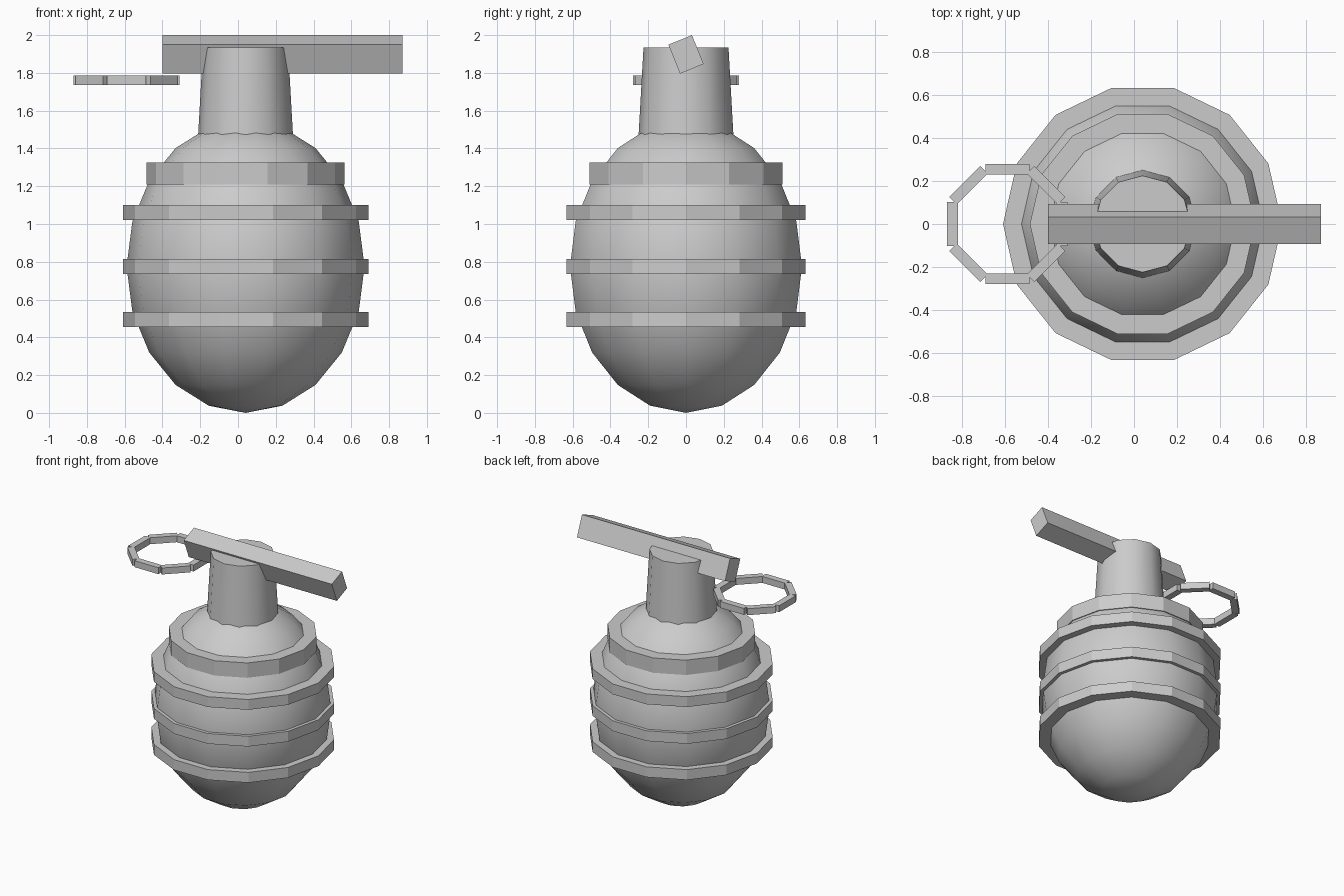
import bpy, bmesh, math
from mathutils import Matrix, Vector

if "Cube" in bpy.data.objects:
    bpy.data.objects.remove(bpy.data.objects["Cube"], do_unlink=True)

AXIS_X = 0.04  # centre line of the body

grey = bpy.data.materials.new("plain grey")
grey.use_nodes = True
grey.diffuse_color = (0.6, 0.6, 0.6, 1)
grey.node_tree.nodes["Principled BSDF"].inputs["Base Color"].default_value = grey.diffuse_color


def finish(name, bm, smooth=False):
    """Turn a bmesh into a named object with the grey material."""
    bmesh.ops.remove_doubles(bm, verts=bm.verts, dist=0.0001)
    bmesh.ops.recalc_face_normals(bm, faces=bm.faces)
    mesh = bpy.data.meshes.new(name)
    bm.to_mesh(mesh)
    bm.free()
    mesh.materials.append(grey)
    obj = bpy.data.objects.new(name, mesh)
    bpy.context.collection.objects.link(obj)
    if smooth:
        bpy.ops.object.select_all(action="DESELECT")
        obj.select_set(True)
        bpy.context.view_layer.objects.active = obj
        bpy.ops.object.shade_smooth_by_angle(angle=math.radians(40))
    return obj


def lathe(name, profile, sides, smooth=False):
    """Spin (radius, height) points round the centre line, with a corner on +x."""
    bm = bmesh.new()
    loops = []
    for r, z in profile:
        angles = [math.tau * i / sides for i in range(sides)]
        loops.append([bm.verts.new((AXIS_X + r * math.cos(a), r * math.sin(a), z)) for a in angles])
    for low, high in zip(loops, loops[1:]):
        for i in range(sides):
            j = (i + 1) % sides
            bm.faces.new((low[i], low[j], high[j], high[i]))
    for (r, z), loop in ((profile[0], loops[0]), (profile[-1], loops[-1])):
        if r > 0.001:
            bm.faces.new(loop)
    return finish(name, bm, smooth)


def add_box(bm, size, matrix):
    bmesh.ops.create_cube(bm, size=1, matrix=matrix @ Matrix.Diagonal((*size, 1)))


# Egg-shaped body
steps = 10
body = []
for k in range(steps + 1):
    a = math.pi * k / steps
    body.append((0.63 * math.sin(a), 0.775 - 0.775 * math.cos(a)))
lathe("body", body, 14, smooth=True)

# Raised bands round the body
bands = {"lower_band": (0.65, 0.455, 0.535), "middle_band": (0.65, 0.735, 0.815),
         "upper_band": (0.65, 1.02, 1.1), "shoulder_band": (0.525, 1.21, 1.325)}
for name, (radius, bottom, top) in bands.items():
    lathe(name, [(radius, bottom), (radius, top)], 14)

# Tapered neck
lathe("neck", [(0.255, 1.4), (0.225, 1.935)], 12, smooth=True)

# Tilted lever bar through the top of the neck
bm = bmesh.new()
add_box(bm, (1.27, 0.135, 0.165),
        Matrix.Translation((0.235, 0, 1.898)) @ Matrix.Rotation(math.radians(22), 4, "X"))
finish("lever", bm)

# Eight-sided pull ring made of straight bars
bm = bmesh.new()
for i in range(8):
    turn = Matrix.Rotation(math.tau * i / 8, 4, "Z")
    add_box(bm, (0.05, 0.205, 0.05),
            Matrix.Translation((-0.59, 0, 1.76)) @ turn @ Matrix.Translation((0.255, 0, 0)))
finish("pull_ring", bm)
